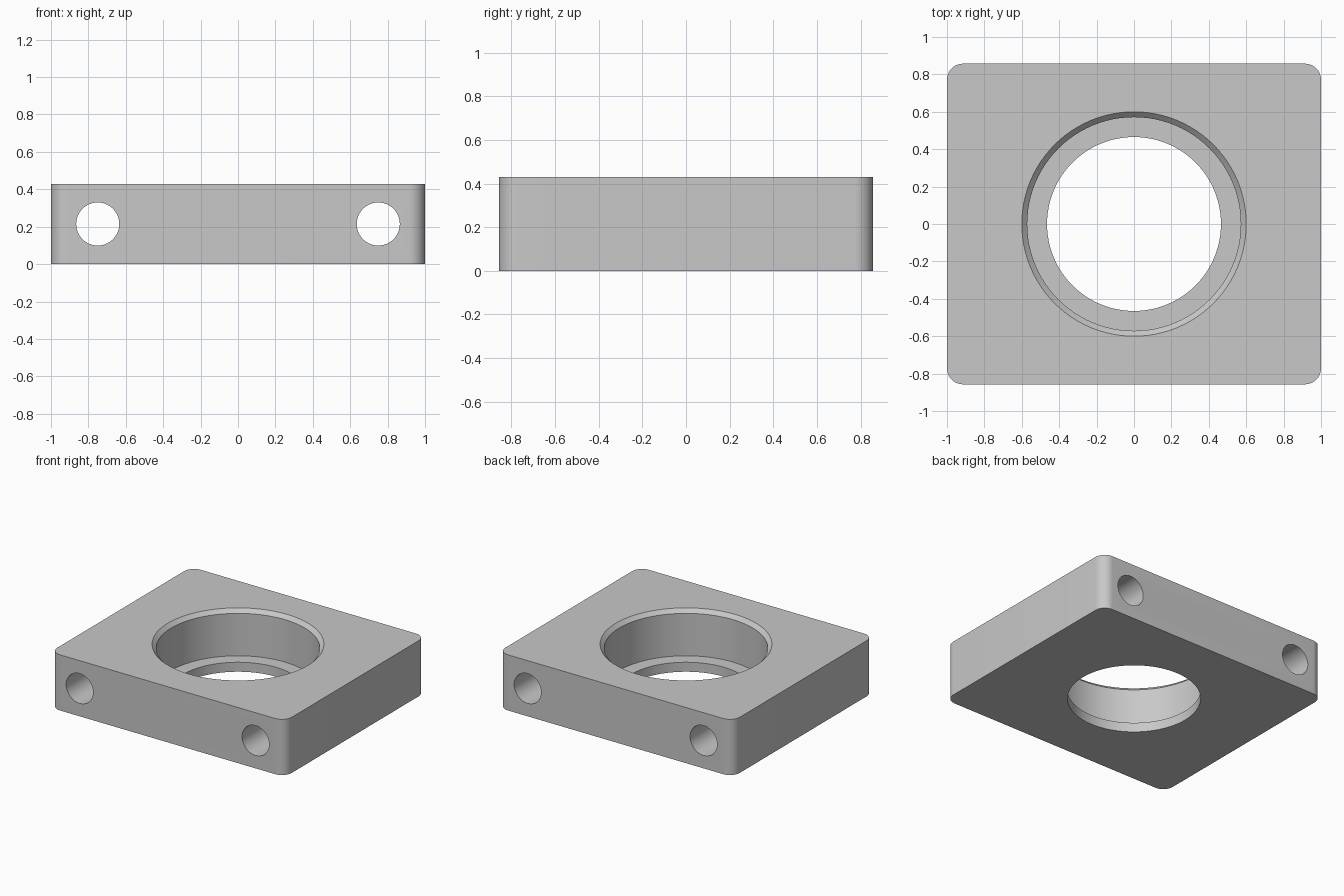
import bpy, bmesh, math

cube = bpy.data.objects.get("Cube")
if cube:
    bpy.data.objects.remove(cube, do_unlink=True)

W, D, H = 2.0, 1.714, 0.429
CORNER = 0.085
SEGMENTS = 96

grey = bpy.data.materials.new("light_grey_metal")
grey.use_nodes = True
grey.diffuse_color = (0.58, 0.58, 0.58, 1)
grey.node_tree.nodes["Principled BSDF"].inputs["Base Color"].default_value = (0.58, 0.58, 0.58, 1)


def make_object(name, bm):
    bmesh.ops.recalc_face_normals(bm, faces=bm.faces)
    mesh = bpy.data.meshes.new(name)
    bm.to_mesh(mesh)
    bm.free()
    mesh.materials.append(grey)
    obj = bpy.data.objects.new(name, mesh)
    bpy.context.collection.objects.link(obj)
    return obj


def revolve(name, profile):
    """Closed solid of stacked rings from (radius, z) pairs."""
    bm = bmesh.new()
    rings = []
    for r, z in profile:
        rings.append([bm.verts.new((r * math.cos(a), r * math.sin(a), z))
                      for a in (2 * math.pi * i / SEGMENTS for i in range(SEGMENTS))])
    for low, high in zip(rings, rings[1:]):
        for i in range(SEGMENTS):
            j = (i + 1) % SEGMENTS
            bm.faces.new((low[i], low[j], high[j], high[i]))
    bm.faces.new(rings[0][::-1])
    bm.faces.new(rings[-1])
    return make_object(name, bm)


# Block with rounded vertical corners
bm = bmesh.new()
bmesh.ops.create_cube(bm, size=1)
for v in bm.verts:
    v.co = (v.co.x * W, v.co.y * D, (v.co.z + 0.5) * H)
uprights = [e for e in bm.edges if abs(e.verts[0].co.z - e.verts[1].co.z) > 0.1]
bmesh.ops.bevel(bm, geom=uprights, offset=CORNER, segments=12, profile=0.5, affect='EDGES')
block = make_object("bearing_block", bm)

# Stepped centre bore: through hole, seat, chamfered mouth
FLOOR, CHAMFER = 0.073, 0.029
cutters = [revolve("centre_bore_cutter", [
    (0.465, -0.1), (0.465, FLOOR), (0.571, FLOOR), (0.571, H - CHAMFER),
    (0.6, H), (0.6, H + 0.1)])]

# Mounting holes running front to back
for side, x in (("left", 0.75), ("right", -0.75)):
    hole = revolve(side + "_mounting_hole_cutter", [(0.115, -D), (0.115, D)])
    hole.rotation_euler.x = math.pi / 2
    hole.location = (x, 0, H / 2)
    cutters.append(hole)

bpy.context.view_layer.objects.active = block
block.select_set(True)
for cutter in cutters:
    cutter.hide_render = True
    mod = block.modifiers.new(cutter.name, 'BOOLEAN')
    mod.operation = 'DIFFERENCE'
    mod.solver = 'EXACT'
    mod.object = cutter
    bpy.ops.object.modifier_apply(modifier=mod.name)
for cutter in cutters:
    bpy.data.objects.remove(cutter, do_unlink=True)

bpy.ops.object.shade_smooth_by_angle(angle=math.radians(30))
